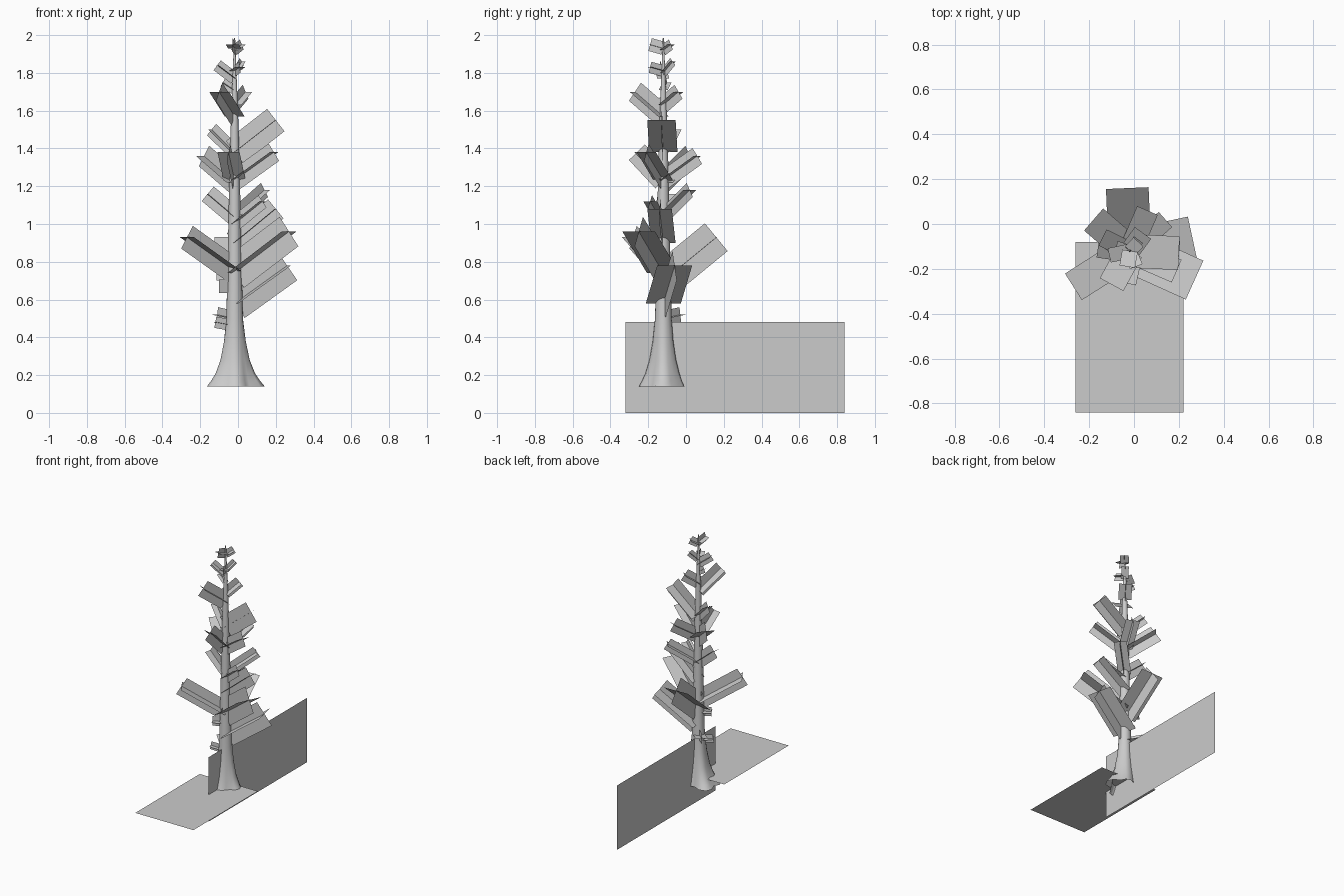
import bpy, bmesh
from math import cos, sin, pi, radians
from mathutils import Vector

if "Cube" in bpy.data.objects:
    bpy.data.objects.remove(bpy.data.objects["Cube"])

CX, CY = -0.018, -0.12


def add_mesh(name, bm):
    me = bpy.data.meshes.new(name)
    bm.to_mesh(me)
    bm.free()
    ob = bpy.data.objects.new(name, me)
    bpy.context.collection.objects.link(ob)
    return ob


def quad(bm, pts):
    bm.faces.new([bm.verts.new(p) for p in pts])


# trunk: tapering rings, with root lobes fading out upwards
def make_trunk():
    bm = bmesh.new()
    n = 20
    roots = [(0, 1.0), (55, .55), (150, 1.0), (205, .95), (275, .6)]
    profile = [(.14, .085, .075), (.17, .08, .055), (.21, .075, .033),
               (.28, .064, .016), (.38, .052, .007), (.5, .044, 0),
               (.76, .038, 0), (1.0, .033, 0), (1.3, .027, 0),
               (1.6, .018, 0), (1.8, .010, 0), (1.985, .003, 0)]
    rings = []
    for z, r, lobe in profile:
        ring = []
        for i in range(n):
            a = 360 * i / n
            k = 0
            for ra, w in roots:
                d = abs((a - ra + 180) % 360 - 180)
                k = max(k, w * max(0, cos(radians(min(d * 2.2, 90)))))
            q = r + lobe * k
            ring.append(bm.verts.new((CX + q * cos(radians(a)),
                                      CY + q * sin(radians(a)), z)))
        rings.append(ring)
    for lo, hi in zip(rings, rings[1:]):
        for i in range(n):
            j = (i + 1) % n
            bm.faces.new((lo[i], lo[j], hi[j], hi[i]))
    ob = add_mesh("trunk", bm)
    for p in ob.data.polygons:
        p.use_smooth = True


# branch: two rectangular foliage cards crossing along the branch axis
def make_branch(i, z0, tip, width):
    start, tip = Vector((CX, CY, z0)), Vector(tip)
    d = (tip - start).normalized()
    side = d.cross(Vector((0, 0, 1))).normalized()
    up = side.cross(d)
    bm = bmesh.new()
    for v in (side, up):
        h = v * width / 2
        quad(bm, (start - h, tip - h, tip + h, start + h))
    add_mesh(f"branch_{i:02d}", bm)


make_trunk()

# start height, tip position, card width
branches = [
    (.50, (-.11, -.03, .52), .08), (.46, (-.12, -.15, .48), .06),
    (.67, (-.10, -.16, .67), .07),
    (.74, (.27, -.25, .96), .19), (.58, (.26, -.06, .78), .19),
    (.75, (-.27, -.28, .93), .14), (.70, (-.03, .16, .93), .19),
    (.90, (.20, -.14, 1.08), .13), (1.04, (.14, .02, 1.18), .09),
    (1.04, (-.16, -.10, 1.16), .10), (1.00, (.13, -.19, 1.12), .08),
    (1.23, (.19, -.21, 1.38), .11), (1.22, (-.18, .02, 1.36), .13),
    (1.23, (-.05, -.26, 1.38), .12), (1.23, (.06, .06, 1.36), .10),
    (1.38, (.20, -.13, 1.55), .15), (1.38, (-.14, -.06, 1.50), .08),
    (1.57, (-.10, -.27, 1.70), .12), (1.63, (.04, -.04, 1.70), .09),
    (1.71, (-.08, -.10, 1.75), .05),
    (1.77, (-.11, -.14, 1.84), .065), (1.80, (.02, -.07, 1.86), .05),
    (1.81, (.01, -.19, 1.83), .06),
    (1.93, (-.03, -.19, 1.95), .07), (1.92, (.02, -.08, 1.95), .06),
]
for i, b in enumerate(branches):
    make_branch(i, *b)

# flat card lying in front of the trunk
bm = bmesh.new()
quad(bm, ((-.26, -.84, .2), (.22, -.84, .2), (.22, -.08, .2), (-.26, -.08, .2)))
add_mesh("flat_card", bm)

# upright card running behind the trunk
bm = bmesh.new()
quad(bm, ((-.02, -.32, 0), (-.02, .84, 0), (-.02, .84, .48), (-.02, -.32, .48)))
add_mesh("upright_card", bm)
